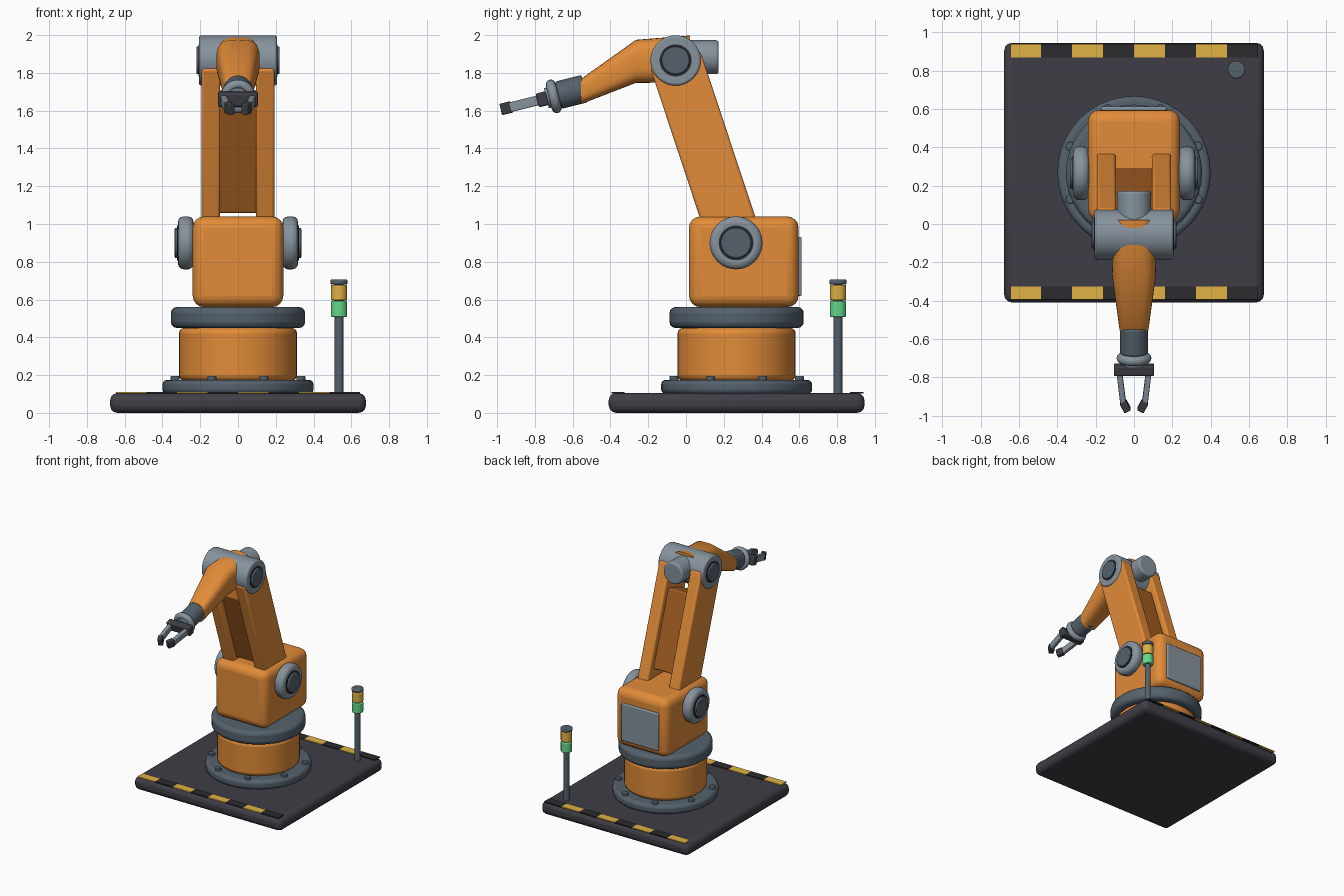
import bpy, bmesh, math
from mathutils import Matrix, Vector

if "Cube" in bpy.data.objects:
    bpy.data.objects.remove(bpy.data.objects["Cube"])


def material(name, rgb):
    m = bpy.data.materials.new(name)
    m.use_nodes = True
    m.diffuse_color = (*rgb, 1)
    m.node_tree.nodes["Principled BSDF"].inputs["Base Color"].default_value = (*rgb, 1)
    return m


ORANGE = material("orange paint", (0.76, 0.26, 0.04))
BROWN = material("dark orange paint", (0.36, 0.11, 0.015))
CHARCOAL = material("charcoal", (0.05, 0.048, 0.062))
BLACK = material("black rubber", (0.025, 0.025, 0.03))
STEEL = material("light steel", (0.24, 0.29, 0.34))
SLATE = material("slate metal", (0.09, 0.12, 0.15))
YELLOW = material("warning yellow", (0.75, 0.44, 0.06))
GREEN = material("signal green", (0.13, 0.70, 0.26))


def finish(name, bm, mat, matrix=Matrix(), bevel=0, segments=3):
    """Turn a bmesh into a shaded object with an optional rounded edge."""
    bmesh.ops.recalc_face_normals(bm, faces=bm.faces)
    mesh = bpy.data.meshes.new(name)
    bm.to_mesh(mesh)
    bm.free()
    mesh.materials.append(mat)
    ob = bpy.data.objects.new(name, mesh)
    ob.matrix_world = matrix
    bpy.context.collection.objects.link(ob)
    if bevel:
        mod = ob.modifiers.new("rounded edges", 'BEVEL')
        mod.width, mod.segments, mod.limit_method = bevel, segments, 'ANGLE'
        mod.angle_limit = math.radians(40)
    bpy.ops.object.select_all(action='DESELECT')
    ob.select_set(True)
    bpy.context.view_layer.objects.active = ob
    bpy.ops.object.shade_smooth_by_angle(angle=math.radians(35))
    return ob


def box(name, center, size, mat, bevel=0, frame=Matrix(), segments=3):
    bm = bmesh.new()
    bmesh.ops.create_cube(bm, size=1)
    bmesh.ops.scale(bm, vec=size, verts=bm.verts)
    return finish(name, bm, mat, frame @ Matrix.Translation(center), bevel, segments)


def cylinder(name, start, end, radius, mat, bevel=0, frame=Matrix(), sides=40, segments=3):
    start, end = Vector(start), Vector(end)
    axis = end - start
    bm = bmesh.new()
    bmesh.ops.create_cone(bm, cap_ends=True, segments=sides, radius1=radius,
                          radius2=radius, depth=axis.length)
    turn = Vector((0, 0, 1)).rotation_difference(axis).to_matrix().to_4x4()
    return finish(name, bm, mat, frame @ Matrix.Translation((start + end) / 2) @ turn, bevel, segments)


def upright(name, x, y, z0, z1, radius, mat, bevel=0, sides=40):
    return cylinder(name, (x, y, z0), (x, y, z1), radius, mat, bevel, sides=sides)


def loft(name, rings, mat, sides=32, power=3.2):
    """Rounded-rectangle sections given as (y, z, half width, half height)."""
    bm = bmesh.new()
    loops = []
    for y, z, w, h in rings:
        loop = []
        for i in range(sides):
            c, s = (f(math.tau * i / sides) for f in (math.cos, math.sin))
            loop.append(bm.verts.new((w * math.copysign(abs(c) ** (2 / power), c), y,
                                      z + h * math.copysign(abs(s) ** (2 / power), s))))
        loops.append(loop)
    for a, b in zip(loops, loops[1:]):
        for i in range(sides):
            j = (i + 1) % sides
            bm.faces.new((a[i], a[j], b[j], b[i]))
    bm.faces.new(loops[0])
    bm.faces.new(loops[-1])
    return finish(name, bm, mat)


def torus(name, major, minor, mat, frame, sides=36, tube=12):
    bm = bmesh.new()
    grid = [[bm.verts.new(((major + minor * math.cos(v)) * math.cos(u),
                           (major + minor * math.cos(v)) * math.sin(u), minor * math.sin(v)))
             for v in (math.tau * j / tube for j in range(tube))]
            for u in (math.tau * i / sides for i in range(sides))]
    for i in range(sides):
        for j in range(tube):
            bm.faces.new((grid[i][j], grid[i - 1][j], grid[i - 1][j - 1], grid[i][j - 1]))
    return finish(name, bm, mat, frame)


CY = 0.268                            # turntable centre in y
SHOULDER = Vector((0, 0.265, 0.90))
ELBOW = Vector((0, -0.055, 1.866))

# Floor plate with hazard stripes along the front and back edges
box("floor_plate", (0, CY, 0.0525), (1.355, 1.355, 0.105), CHARCOAL, 0.04)
for edge, y in (("front", -0.36), ("back", 0.904)):
    for i in range(8):
        box(f"{edge}_stripe_{i}", (-0.565 + i * 0.1615, y, 0.107), (0.1615, 0.07, 0.009),
            BLACK if i % 2 else YELLOW)

# Turntable
upright("base_flange", 0, CY, 0.10, 0.175, 0.40, SLATE, 0.025)
for i in range(8):
    a = math.tau * (i + 0.5) / 8
    upright(f"flange_bolt_{i}", 0.36 * math.cos(a), CY + 0.36 * math.sin(a),
            0.17, 0.195, 0.024, SLATE, 0.005, 12)
upright("base_column", 0, CY, 0.17, 0.45, 0.313, ORANGE, 0.03)
upright("turntable_ring", 0, CY, 0.45, 0.56, 0.355, SLATE, 0.03)

# Shoulder housing
box("shoulder_housing", (0, 0.306, 0.80), (0.48, 0.58, 0.48), ORANGE, 0.06, segments=4)
box("rear_access_panel", (0, 0.60, 0.775), (0.34, 0.025, 0.31), STEEL, 0.008)

# Upper arm, built in a frame running from shoulder to elbow
reach = (ELBOW - SHOULDER).length
lean = math.atan2(SHOULDER.y - ELBOW.y, ELBOW.z - SHOULDER.z)
arm = Matrix.Translation(SHOULDER) @ Matrix.Rotation(lean, 4, 'X')
box("arm_web", (0, 0, reach / 2), (0.2, 0.19, 0.63), BROWN, 0.012, arm)

for side, s in (("left", 1), ("right", -1)):
    box(f"{side}_arm_plate", (s * 0.144, 0, reach / 2), (0.1, 0.28, reach), ORANGE, 0.015, arm)
    # Pivot covers at the shoulder and the elbow
    for joint, p, spans in (
            ("shoulder", SHOULDER, ((0.235, 0.318, 0.14, STEEL, 0.03),
                                    (0.31, 0.322, 0.092, BLACK, 0),
                                    (0.31, 0.335, 0.08, SLATE, 0.006))),
            ("elbow", ELBOW, ((0.20, 0.209, 0.085, BLACK, 0),
                              (0.20, 0.221, 0.073, SLATE, 0.006)))):
        for part, (x0, x1, r, mat, bev) in zip(("cover", "seal", "cap")[-len(spans):], spans):
            cylinder(f"{side}_{joint}_{part}", (s * x0, p.y, p.z), (s * x1, p.y, p.z), r, mat, bev)

# Elbow drum and rear motor
cylinder("elbow_drum", ELBOW - Vector((0.206, 0, 0)), ELBOW + Vector((0.206, 0, 0)),
         0.133, STEEL, 0.012)
cylinder("elbow_motor", (0, -0.05, 1.883), (0, 0.173, 1.883), 0.09, STEEL, 0.014)

# Forearm
loft("forearm", ((0.02, 1.874, 0.105, 0.124), (-0.265, 1.861, 0.115, 0.114),
                 (-0.555, 1.702, 0.075, 0.067)), ORANGE)

# Wrist and gripper, built in a frame whose z axis points out of the forearm
wrist = Matrix.Translation((0, -0.555, 1.712)) @ Matrix.Rotation(math.radians(104), 4, 'X')
cylinder("wrist_barrel", (0, 0, -0.02), (0, 0, 0.125), 0.074, SLATE, 0.01, wrist)
cylinder("wrist_neck", (0, 0, 0.11), (0, 0, 0.19), 0.055, STEEL, 0, wrist)
torus("wrist_ring", 0.065, 0.026, STEEL, wrist @ Matrix.Translation((0, 0, 0.15)))
box("gripper_palm", (0, 0, 0.212), (0.21, 0.075, 0.055), CHARCOAL, 0.01, wrist)
for side, s in (("left", 1), ("right", -1)):
    finger = wrist @ Matrix.Translation((s * 0.076, 0, 0.23)) @ Matrix.Rotation(-s * 0.12, 4, 'Y')
    box(f"{side}_finger", (0, 0, 0.08), (0.03, 0.052, 0.16), STEEL, 0.005, finger)
    tip = finger @ Matrix.Translation((0, 0, 0.155)) @ Matrix.Rotation(-s * 0.35, 4, 'Y')
    box(f"{side}_fingertip", (0, 0, 0.027), (0.038, 0.062, 0.055), CHARCOAL, 0.006, tip)

# Signal light on its pole
for name, z0, z1, r, mat, bev in (("signal_pole", 0.10, 0.69, 0.023, SLATE, 0),
                                  ("green_lamp", 0.508, 0.592, 0.043, GREEN, 0.006),
                                  ("yellow_lamp", 0.596, 0.678, 0.043, YELLOW, 0.006),
                                  ("signal_cap", 0.68, 0.706, 0.046, SLATE, 0.008)):
    upright(name, 0.535, 0.805, z0, z1, r, mat, bev, 24)
